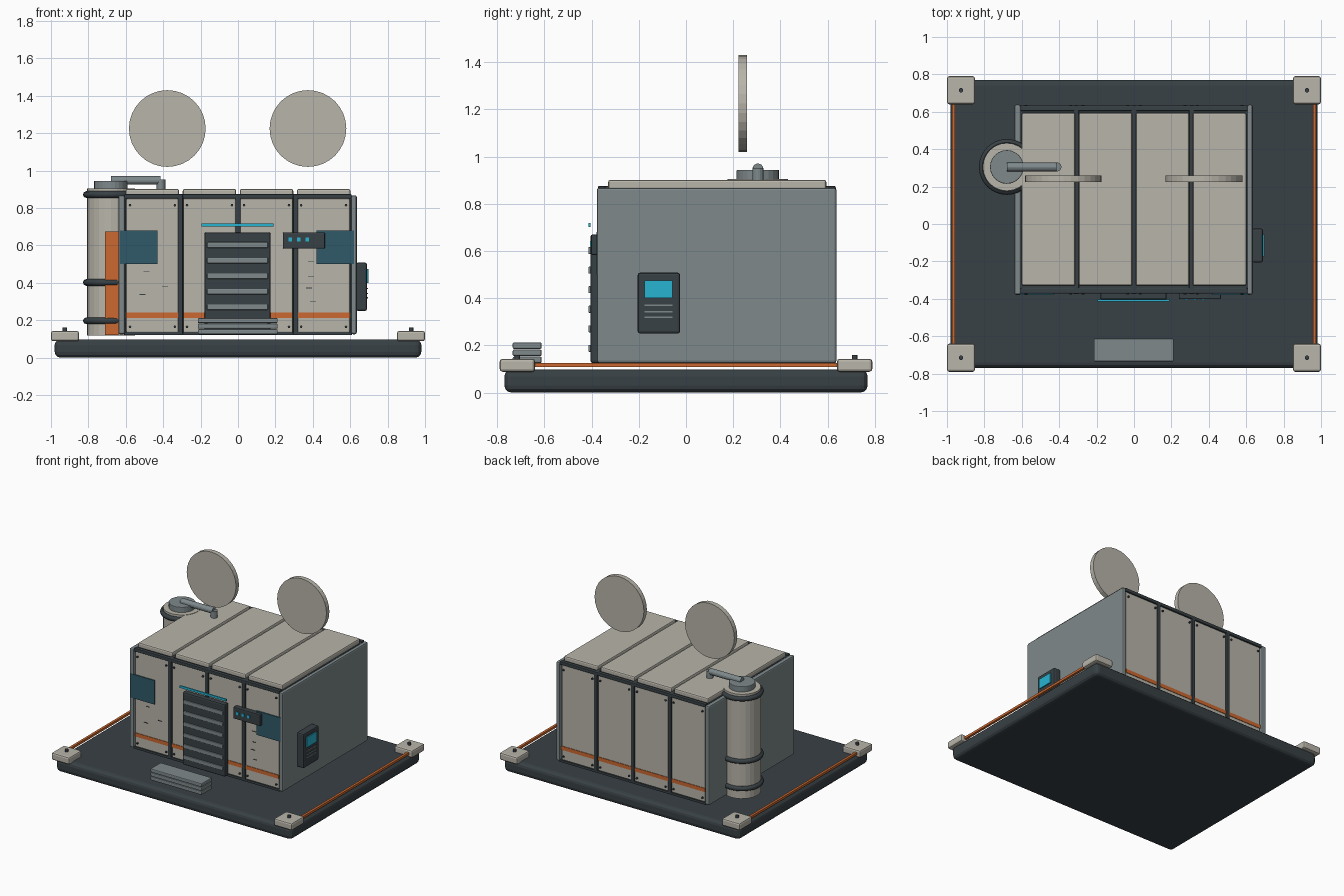
import bpy
from math import pi

if "Cube" in bpy.data.objects:
    bpy.data.objects.remove(bpy.data.objects["Cube"])


def material(name, rgb):
    m = bpy.data.materials.new(name)
    m.diffuse_color = (*rgb, 1)
    m.use_nodes = True
    m.node_tree.nodes["Principled BSDF"].inputs["Base Color"].default_value = m.diffuse_color
    return m


BEIGE = material("beige", (0.48, 0.46, 0.40))
DARK = material("dark", (0.04, 0.052, 0.058))
GREY = material("grey", (0.21, 0.25, 0.26))
ORANGE = material("orange", (0.60, 0.14, 0.03))
CYAN = material("cyan", (0.02, 0.46, 0.65))
TEAL = material("teal", (0.03, 0.10, 0.14))


def finish(name, mat, bevel=0, segments=2):
    o = bpy.context.object
    o.name = name
    o.data.materials.append(mat)
    if bevel:
        b = o.modifiers.new("bevel", "BEVEL")
        b.width, b.segments = bevel, segments
    return o


def box(name, x, y, z, mat, bevel=0, segments=2):
    """Box from (min, max) ranges."""
    bpy.ops.mesh.primitive_cube_add(size=1, location=[sum(r) / 2 for r in (x, y, z)])
    bpy.context.object.scale = [r[1] - r[0] for r in (x, y, z)]
    bpy.ops.object.transform_apply(location=False, rotation=False, scale=True)
    return finish(name, mat, bevel, segments)


def cyl(name, loc, r, depth, mat, axis="z", sides=24, bevel=0):
    rot = {"x": (0, pi / 2, 0), "y": (pi / 2, 0, 0), "z": (0, 0, 0)}[axis]
    bpy.ops.mesh.primitive_cylinder_add(vertices=sides, radius=r, depth=depth,
                                        location=loc, rotation=rot)
    return finish(name, mat, bevel)


# base plate, corner pads and side trim
box("base_plate", (-0.98, 0.98), (-0.77, 0.77), (0, 0.098), DARK, 0.03, 3)
for sx in (-1, 1):
    for sy in (-1, 1):
        cx, cy = sx * 0.925, sy * 0.715
        box("corner_pad", (cx - 0.075, cx + 0.075), (cy - 0.075, cy + 0.075),
            (0.088, 0.143), BEIGE, 0.012)
        cyl("pad_bolt", (cx, cy, 0.15), 0.012, 0.02, DARK, sides=12)
    box("edge_trim", (sx * 0.965 - 0.009, sx * 0.965 + 0.009), (-0.65, 0.65),
        (0.108, 0.125), ORANGE)

# cabin core and side walls
box("cabin_core", (-0.61, 0.61), (-0.35, 0.61), (0.12, 0.868), DARK)
for name, x in (("left_wall", (-0.64, -0.605)), ("right_wall", (0.605, 0.635))):
    box(name, x, (-0.378, 0.638), (0.125, 0.868), GREY, 0.01)

# four bays: roof, front and back panels with stripes and bolts
for i in range(4):
    cx = -0.4575 + i * 0.305
    x = (cx - 0.14, cx + 0.14)
    box("roof_panel", (cx - 0.143, cx + 0.143), (-0.33, 0.595), (0.86, 0.902), BEIGE, 0.01)
    for name, s, face in (("front", -1, -0.366), ("back", 1, 0.626)):
        box(name + "_panel", x, sorted((face, face - s * 0.03)), (0.135, 0.85), BEIGE, 0.006)
        box(name + "_stripe", x, sorted((face + s * 0.004, face - s * 0.01)),
            (0.212, 0.24), ORANGE)
        for bx in (cx - 0.12, cx + 0.12):
            for bz in (0.165, 0.815):
                cyl("panel_bolt", (bx, face, bz), 0.007, 0.02, DARK, "y", 8)

# dark ribs between bays and top and bottom rails
for x in (-0.308, 0, 0.308):
    box("frame_rib", (x - 0.014, x + 0.014), (-0.374, 0.635), (0.122, 0.875), DARK, 0.005)
for y in ((-0.372, -0.342), (0.605, 0.634)):
    box("top_rail", (-0.607, 0.607), y, (0.85, 0.875), DARK, 0.005)
    box("bottom_rail", (-0.607, 0.607), y, (0.12, 0.137), DARK)

# slatted door, light bar and steps
box("door", (-0.18, 0.175), (-0.405, -0.36), (0.125, 0.67), DARK, 0.01)
for i in range(6):
    z = 0.602 - i * 0.083
    box("door_slat", (-0.165, 0.16), (-0.414, -0.395), (z - 0.015, z + 0.015), GREY, 0.004)
box("door_light", (-0.195, 0.19), (-0.414, -0.404), (0.702, 0.718), CYAN)
for z in (0.125, 0.155, 0.185):
    box("step", (-0.215, 0.212), (-0.735, -0.612), (z, z + 0.027), GREY, 0.006)

# windows
for x in ((-0.63, -0.43), (0.42, 0.62)):
    box("window", x, (-0.380, -0.372), (0.50, 0.68), TEAL)

# front indicator strip
box("indicator_strip", (0.24, 0.465), (-0.402, -0.36), (0.583, 0.67), DARK, 0.006)
for x in (0.28, 0.325, 0.37):
    box("indicator_lamp", (x - 0.01, x + 0.01), (-0.407, -0.398), (0.62, 0.642), CYAN)

# small wear marks on the front
for x, z in ((-0.47, 0.53), (-0.49, 0.46), (-0.39, 0.38), (-0.51, 0.335),
             (0.39, 0.51), (0.39, 0.43), (0.38, 0.37), (0.40, 0.30)):
    box("wear_mark", (x - 0.016, x + 0.016), (-0.369, -0.36), (z, z + 0.004), DARK)

# control box on the right wall
box("control_box", (0.63, 0.69), (-0.205, -0.025), (0.25, 0.508), DARK, 0.01)
box("control_screen", (0.68, 0.698), (-0.175, -0.057), (0.40, 0.475), CYAN)
for z in (0.32, 0.343, 0.37):
    box("control_line", (0.685, 0.694), (-0.175, -0.057), (z - 0.003, z + 0.003), GREY)

# storage tank with bands, cap, marker stripe and outlet pipe
TX, TY = -0.68, 0.305
cyl("tank", (TX, TY, 0.512), 0.128, 0.785, BEIGE)
for z in (0.197, 0.402, 0.872):
    bpy.ops.mesh.primitive_torus_add(location=(TX, TY, z), major_radius=0.131,
                                     minor_radius=0.018, major_segments=32, minor_segments=8)
    finish("tank_band", DARK)
    bpy.ops.object.shade_smooth_by_angle(angle=pi / 4)
cyl("tank_cap", (TX, TY, 0.922), 0.09, 0.045, GREY, bevel=0.004)
box("tank_stripe", (-0.71, -0.64), (TY - 0.14, TY - 0.10), (0.12, 0.675), ORANGE)
cyl("outlet_pipe", (-0.547, TY, 0.948), 0.023, 0.266, GREY, "x", 16)
cyl("pipe_end", (-0.412, TY, 0.922), 0.024, 0.06, GREY, sides=16)

# floating roof discs
for x in (-0.378, 0.374):
    cyl("roof_disc", (x, 0.241, 1.225), 0.205, 0.035, BEIGE, "y", 32)
